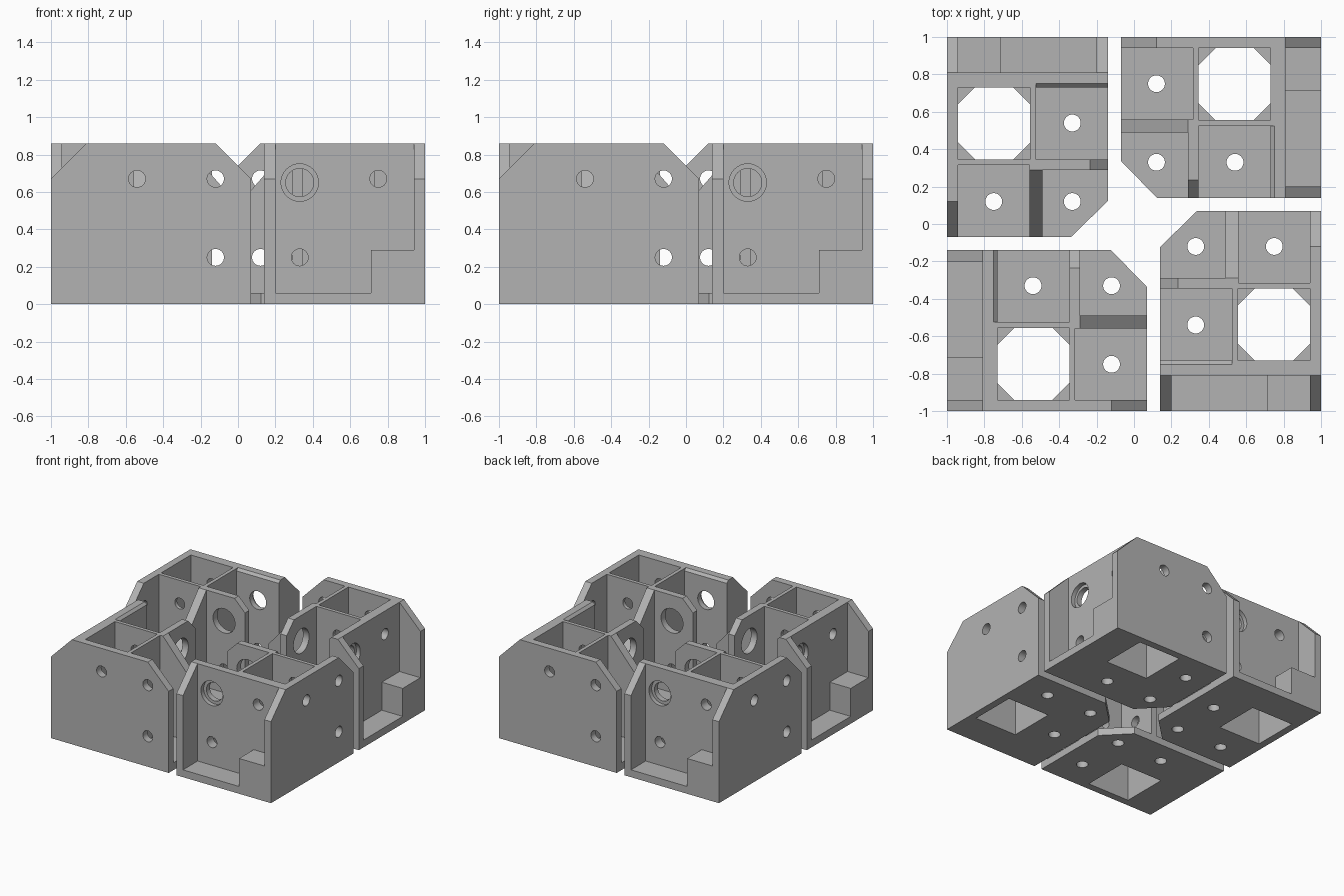
import bpy, bmesh, math
from mathutils import Vector

cube = bpy.data.objects.get("Cube")
if cube:
    bpy.data.objects.remove(cube, do_unlink=True)

# Single grey plastic
grey = bpy.data.materials.new("grey_plastic")
grey.use_nodes = True
colour = (0.45, 0.45, 0.45, 1)
grey.diffuse_color = colour
grey.node_tree.nodes["Principled BSDF"].inputs["Base Color"].default_value = colour

W0, W1 = 0.14, 1.0          # bracket width
Y0, Y1 = -1.0, 0.07         # bracket depth
H, FLOOR, WALL = 0.86, 0.06, 0.06
BOLT = 0.045


def prism(name, axis, pts, lo, hi):
    """Extrude a 2D outline along an axis; outline uses the other two axes in order."""
    def place(p, t):
        c = list(p)
        c.insert("xyz".index(axis), t)
        return Vector(c)
    bm = bmesh.new()
    ends = [[bm.verts.new(place(p, t)) for p in pts] for t in (lo, hi)]
    for ring in ends:
        bm.faces.new(ring)
    n = len(pts)
    for i in range(n):
        j = (i + 1) % n
        bm.faces.new((ends[0][i], ends[0][j], ends[1][j], ends[1][i]))
    bmesh.ops.recalc_face_normals(bm, faces=bm.faces)
    mesh = bpy.data.meshes.new(name)
    bm.to_mesh(mesh)
    bm.free()
    mesh.materials.append(grey)
    ob = bpy.data.objects.new(name, mesh)
    bpy.context.collection.objects.link(ob)
    return ob


def cut(body, cutter):
    cutter.hide_render = True
    mod = body.modifiers.new("cut", 'BOOLEAN')
    mod.operation, mod.solver, mod.object = 'DIFFERENCE', 'EXACT', cutter
    bpy.context.view_layer.objects.active = body
    bpy.ops.object.modifier_apply(modifier=mod.name)
    bpy.data.objects.remove(cutter, do_unlink=True)


def cut_box(body, x0, x1, y0, y1, z0, z1=1):
    cut(body, prism("cutter", "z", [(x0, y0), (x1, y0), (x1, y1), (x0, y1)], z0, z1))


def cut_hole(body, axis, a, b, r, lo, hi, n=32):
    ring = [(a + r * math.cos(math.tau * i / n), b + r * math.sin(math.tau * i / n))
            for i in range(n)]
    cut(body, prism("cutter", axis, ring, lo, hi))


# Solid block with sloped front and rear shoulders
bracket = prism("bracket_front_right", "x",
                [(Y0, 0), (Y1, 0), (Y1, 0.67), (-0.12, H), (-0.81, H), (Y0, 0.67)], W0, W1)

# Front recess with a raised step on one side
cut_box(bracket, W0 + WALL, 0.71, -1.1, -0.81, FLOOR)
cut_box(bracket, 0.70, W1 - WALL, -1.1, -0.81, 0.29)

# Four cells: open side, through shaft, open rear, open corner
cut_box(bracket, 0.0, 0.525, -0.73, -0.345, FLOOR)
cut_box(bracket, 0.555, W1 - WALL, -0.73, -0.345, -0.1)
cut_box(bracket, 0.56, W1 - WALL, -0.315, 0.2, FLOOR)
cut_box(bracket, 0.0, 0.49, -0.29, 0.2, FLOOR)

# Sloped rib tops, bevelled wall edge and clipped floor corner
cut(bracket, prism("cutter", "x", [(-0.29, H), (0.07, 0.45), (0.2, 0.45), (0.2, 1), (-0.29, 1)],
                   0.485, 0.565))
cut(bracket, prism("cutter", "y", [(0.1, 0.725), (0.275, 0.9), (0.1, 0.9)], -0.36, -0.28))
cut(bracket, prism("cutter", "x", [(-0.76, 0.87), (-0.72, 0.83), (-0.72, 0.87)], 0.1, 0.525))
cut(bracket, prism("cutter", "z", [(0.04, -0.22), (0.44, 0.17), (0.04, 0.17)], -0.1, 0.2))

# Counterbored rod hole through the front wall and rib
cut_hole(bracket, "y", 0.33, 0.65, 0.075, -0.9, -0.7)
cut_hole(bracket, "y", 0.33, 0.65, 0.10, -0.9, -0.775)
cut_hole(bracket, "y", 0.33, 0.65, 0.10, -0.4, -0.2)

# Bolt holes front to back, side to side, and in the floor
for x, z in ((0.75, 0.67), (0.33, 0.25)):
    cut_hole(bracket, "y", x, z, BOLT, -0.9, -0.2)
for y, z, start in ((-0.54, 0.67, 0.5), (-0.12, 0.25, 0.4), (-0.12, 0.67, 0.9)):
    cut_hole(bracket, "x", y, z, BOLT, start, 1.1)
for x, y in ((0.33, -0.54), (0.33, -0.12), (0.75, -0.12)):
    cut_hole(bracket, "z", x, y, BOLT, -0.1, 0.1)

# Corner gussets that narrow the shaft to an octagon
gussets = []
for x, sx in ((0.555, 1), (0.94, -1)):
    for y, sy in ((-0.73, 1), (-0.345, -1)):
        cx, cy = x - 0.005 * sx, y - 0.005 * sy
        gussets.append(prism("shaft_gusset", "z",
                             [(cx, cy), (cx + 0.1 * sx, cy), (cx, cy + 0.1 * sy)], 0.3, 0.36))

# Smooth the round holes, keep every other edge sharp
bpy.ops.object.select_all(action='DESELECT')
bracket.select_set(True)
bpy.context.view_layer.objects.active = bracket
bpy.ops.object.shade_smooth_by_angle(angle=math.radians(25))

# Repeat the bracket around the centre
for k, place in enumerate(("back_right", "back_left", "front_left"), 1):
    for part in [bracket] + gussets:
        twin = part.copy()
        twin.name = part.name.replace("front_right", place)
        twin.rotation_euler.z = k * math.pi / 2
        bpy.context.collection.objects.link(twin)
